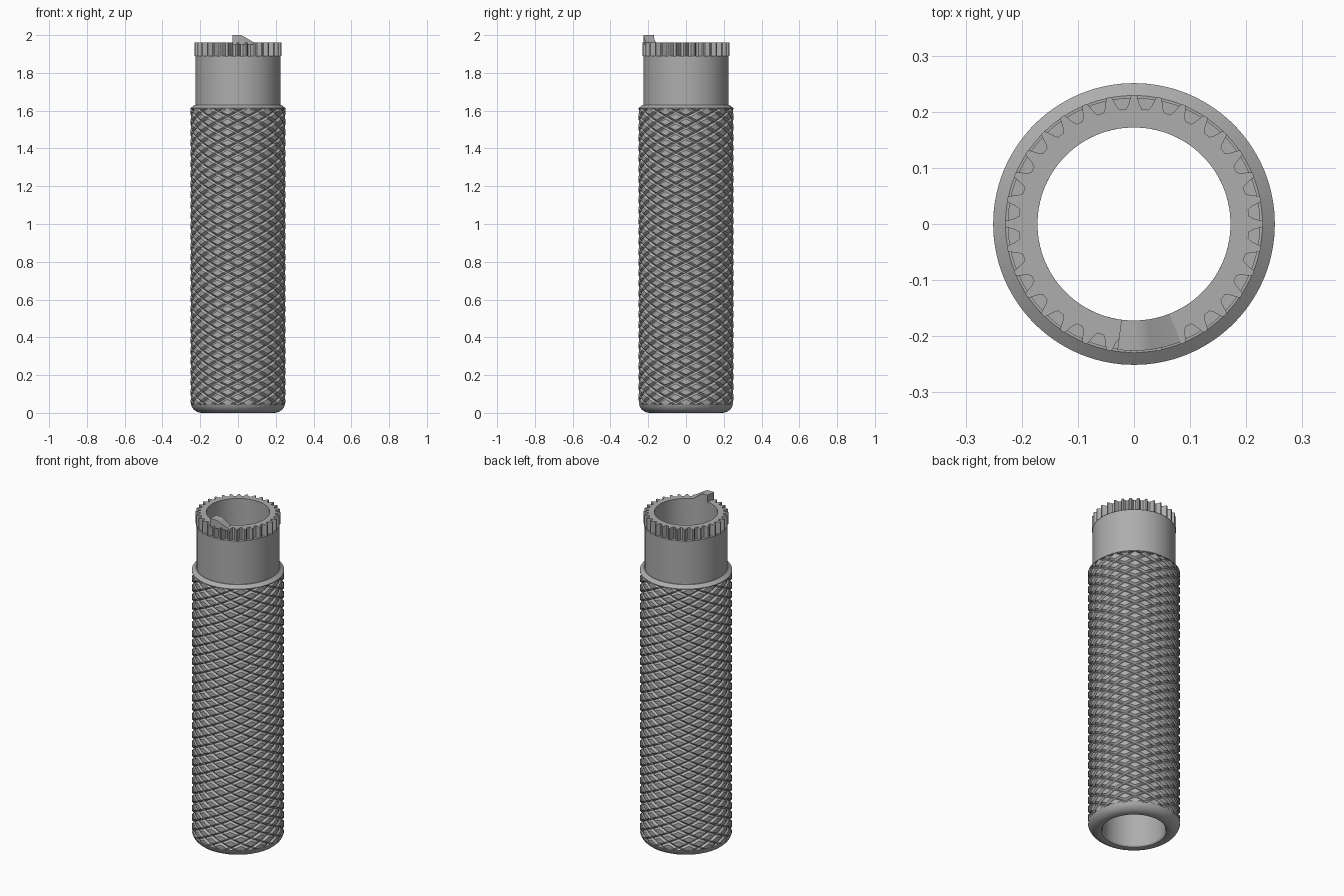
import bpy, bmesh
from math import pi, sin, cos, radians, floor

if "Cube" in bpy.data.objects:
    bpy.data.objects.remove(bpy.data.objects["Cube"])

GREY = (0.42, 0.42, 0.42, 1)
metal = bpy.data.materials.new("plain_grey")
metal.use_nodes = True
metal.diffuse_color = GREY
metal.node_tree.nodes["Principled BSDF"].inputs["Base Color"].default_value = GREY

BORE, SLEEVE, BODY = 0.172, 0.225, 0.251
DEPTH = 0.011                      # knurl groove depth
KNURL_LOW, KNURL_HIGH = 0.045, 1.61
GEAR_LOW, GEAR_HIGH = 1.89, 1.96


def polar(r, angle, z):
    return (r * cos(angle), r * sin(angle), z)


def finish(bm, name, sharp=30):
    mesh = bpy.data.meshes.new(name)
    bm.to_mesh(mesh)
    bm.free()
    mesh.materials.append(metal)
    obj = bpy.data.objects.new(name, mesh)
    bpy.context.collection.objects.link(obj)
    bpy.ops.object.select_all(action="DESELECT")
    obj.select_set(True)
    bpy.context.view_layer.objects.active = obj
    bpy.ops.object.shade_smooth_by_angle(angle=radians(sharp))
    return obj


def sweep(name, sections, closed=True):
    """Join closed (radius, z) sections placed at successive angles."""
    bm = bmesh.new()
    rings = [[bm.verts.new(polar(r, a, z)) for r, z in pts] for a, pts in sections]
    pairs = list(zip(rings, rings[1:]))
    if closed:
        pairs.append((rings[-1], rings[0]))
    else:
        bm.faces.new(rings[0])
        bm.faces.new(rings[-1])
    for p, q in pairs:
        for i in range(len(p)):
            k = (i + 1) % len(p)
            bm.faces.new((p[i], p[k], q[k], q[i]))
    bmesh.ops.recalc_face_normals(bm, faces=bm.faces)
    return finish(bm, name)


# Tube: bore, rounded foot, core behind the knurl, chamfered shoulder and sleeve
FILLET = 0.06
foot = [(BODY - FILLET + FILLET * sin(t), FILLET - FILLET * cos(t))
        for t in (i * radians(75) / 7 for i in range(8))]
core = BODY - DEPTH - 0.002
profile = [(BORE, GEAR_LOW), (BORE, 0.012), (BORE + 0.005, 0.004)] + foot + [
    (core, KNURL_LOW), (core, KNURL_HIGH), (BODY, KNURL_HIGH),
    (BODY, KNURL_HIGH + 0.004), (SLEEVE + 0.004, 1.63), (SLEEVE, 1.63),
    (SLEEVE, GEAR_LOW)]
SEG = 112
sweep("tube_body", [(2 * pi * i / SEG, profile) for i in range(SEG)])

# Toothed rim at the top
TEETH, ROOT, TIP = 32, 0.205, 0.23
tooth = [(-0.5, ROOT), (-0.36, ROOT), (-0.24, 0.213), (-0.13, TIP - 0.003),
         (-0.08, TIP), (0.08, TIP), (0.13, TIP - 0.003), (0.24, 0.213), (0.36, ROOT)]
sweep("toothed_rim", [
    (2 * pi * (n + f) / TEETH,
     [(BORE, GEAR_LOW), (r, GEAR_LOW), (r, GEAR_HIGH), (BORE, GEAR_HIGH)])
    for n in range(TEETH) for f, r in tooth])

# Ramp-shaped locking lug on the front of the rim
lug = [(-7.5, 2.0), (-3.5, 2.0), (0, 2.0), (4, 2.0), (8, 1.992),
       (12, 1.983), (17, 1.972), (21.5, 1.962)]
sweep("locking_lug", [
    (radians(a - 90),
     [(BORE, GEAR_HIGH - 0.01), (0.226, GEAR_HIGH - 0.01), (0.226, z), (BORE, z)])
    for a, z in lug], closed=False)

# Diamond knurl: a grid along two opposed sets of helical grooves
STARTS, PITCH, HALF = 14, 0.055, 0.2
steps = (0.0, HALF, 0.5, 1 - HALF)
bm = bmesh.new()
grid = {}


def knurl_vert(i, j):
    """Vertex at step i of one helix set and step j of the other."""
    a, b = i // 4 + steps[i % 4], j // 4 + steps[j % 4]
    turn, z = (a + b) / 2, (a - b) * PITCH / 2
    laps = floor(turn / STARTS + 1e-9)
    key = (i - 4 * STARTS * laps, j - 4 * STARTS * laps)
    if key not in grid:
        r = BODY - (DEPTH if i % 4 == 0 or j % 4 == 0 else 0)
        if z < FILLET:
            r = min(r, BODY - FILLET + (FILLET ** 2 - min(FILLET - z, FILLET) ** 2) ** 0.5)
        grid[key] = bm.verts.new(polar(r, 2 * pi * turn / STARTS + pi / 2, z))
    return grid[key]


rows = int(KNURL_HIGH / PITCH) + 2
for up in range(-1, 2 * rows):
    for around in range(STARTS):
        # Cells step alternately along each helix set to climb the body
        ca = around + (up + 1) // 2
        cb = around - up // 2
        for u in range(4):
            for v in range(4):
                i, j = 4 * ca + u, 4 * cb + v
                bm.faces.new((knurl_vert(i, j), knurl_vert(i, j + 1),
                              knurl_vert(i + 1, j + 1), knurl_vert(i + 1, j)))
for z, side in ((KNURL_LOW, -1), (KNURL_HIGH, 1)):
    bmesh.ops.bisect_plane(bm, geom=bm.verts[:] + bm.edges[:] + bm.faces[:],
                           plane_co=(0, 0, z), plane_no=(0, 0, side), clear_outer=True)
bmesh.ops.recalc_face_normals(bm, faces=bm.faces)
if sum(f.normal.dot((f.calc_center_median().x, f.calc_center_median().y, 0))
       for f in bm.faces) < 0:
    bmesh.ops.reverse_faces(bm, faces=bm.faces)
finish(bm, "diamond_knurl", 20)
